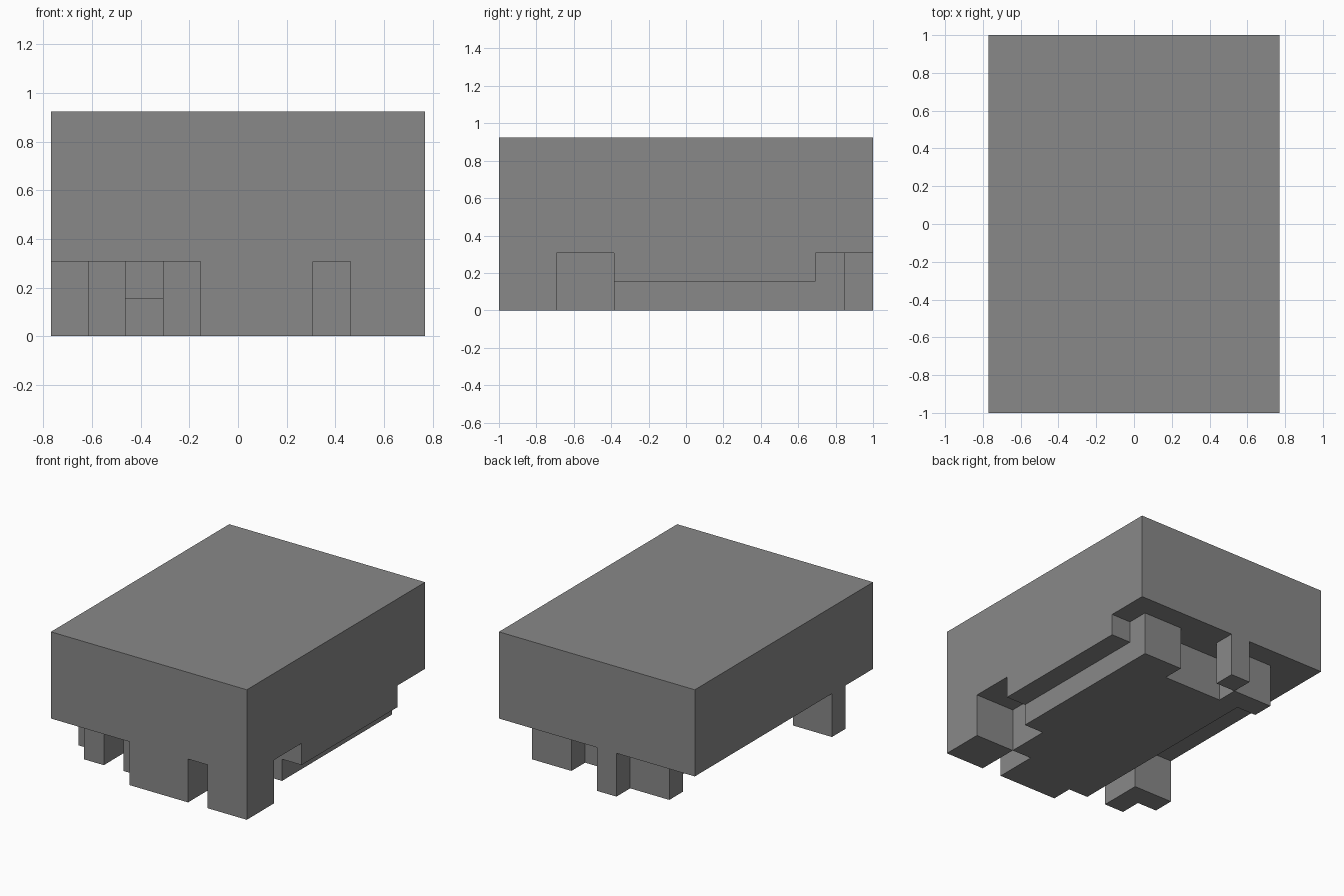
import bpy, bmesh

U = 2 / 13  # one block of the grid the model is built on

cube = bpy.data.objects.get("Cube")
if cube:
    bpy.data.objects.remove(cube, do_unlink=True)

grey = bpy.data.materials.new("mid grey")
grey.use_nodes = True
colour = (0.25, 0.25, 0.25, 1)
grey.diffuse_color = colour
grey.node_tree.nodes["Principled BSDF"].inputs["Base Color"].default_value = colour


def extrude_outline(name, outline, z0, z1):
    """Raise a footprint, given in blocks, from z0 to z1."""
    bm = bmesh.new()
    face = bm.faces.new([bm.verts.new((x * U, y * U, z0 * U)) for x, y in outline])
    result = bmesh.ops.extrude_face_region(bm, geom=[face])
    top = [v for v in result["geom"] if isinstance(v, bmesh.types.BMVert)]
    bmesh.ops.translate(bm, verts=top, vec=(0, 0, (z1 - z0) * U))
    bmesh.ops.recalc_face_normals(bm, faces=bm.faces)
    mesh = bpy.data.meshes.new(name)
    bm.to_mesh(mesh)
    bm.free()
    mesh.materials.append(grey)
    obj = bpy.data.objects.new(name, mesh)
    bpy.context.collection.objects.link(obj)
    return obj


def block(name, x0, x1, y0, y1, z0, z1):
    return extrude_outline(name, [(x0, y0), (x1, y0), (x1, y1), (x0, y1)], z0, z1)


# Main upper body
block("body", -5, 5, -6.5, 6.5, 2, 6)

# Stepped base under the body
extrude_outline("base", [
    (2, -6.5), (2, -4.5), (3, -4.5), (3, -2.5), (4, -2.5), (4, 5.5),
    (2, 5.5), (2, 4.5), (-1, 4.5), (-1, 5.5), (-3, 5.5), (-3, 4.5),
    (-2, 4.5), (-2, -5.5), (-1, -5.5), (-1, -6.5)], 0, 2)

# Separate feet
block("front_left_foot", 3, 5, -6.5, -4.5, 0, 2)
block("back_foot", -1, 0, 5.5, 6.5, 0, 2)
extrude_outline("front_right_foot", [
    (-4, -5.5), (-3, -5.5), (-3, -3.5), (-5, -3.5), (-5, -4.5), (-4, -4.5)], 0, 2)

# Raised ledges along both sides of the base
block("left_ledge", 4, 5, -2.5, 4.5, 1, 2)
block("right_ledge", -3, -2, -2.5, 4.5, 1, 2)
